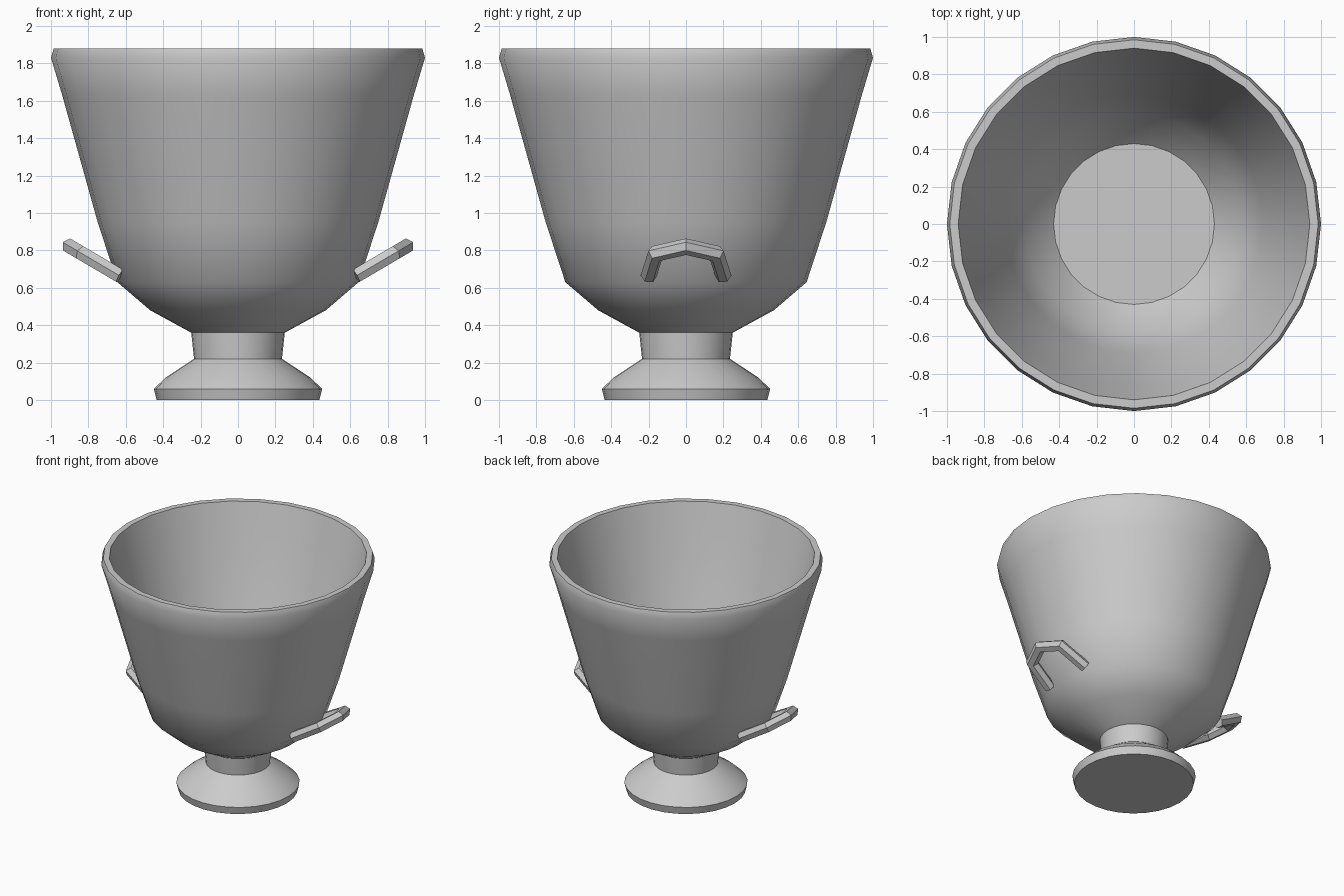
import bpy, bmesh
from math import cos, sin, radians, pi
from mathutils import Vector

if "Cube" in bpy.data.objects:
    bpy.data.objects.remove(bpy.data.objects["Cube"])


def finish(bm, name, angle):
    bmesh.ops.recalc_face_normals(bm, faces=bm.faces)
    mesh = bpy.data.meshes.new(name)
    bm.to_mesh(mesh)
    bm.free()
    obj = bpy.data.objects.new(name, mesh)
    bpy.context.collection.objects.link(obj)
    bpy.ops.object.select_all(action='DESELECT')
    obj.select_set(True)
    bpy.context.view_layer.objects.active = obj
    bpy.ops.object.shade_smooth_by_angle(angle=radians(angle))
    return obj


def skin(bm, rings):
    # Bridge consecutive vertex rings and cap both ends
    loops = [[bm.verts.new(p) for p in ring] for ring in rings]
    n = len(loops[0])
    for a, b in zip(loops, loops[1:]):
        for i in range(n):
            j = (i + 1) % n
            bm.faces.new((a[i], a[j], b[j], b[i]))
    bm.faces.new(loops[0][::-1])
    bm.faces.new(loops[-1])


# Urn body: foot, neck, outer bowl, rim, inner bowl and floor in one lathe profile
SIDES = 28
profile = [(0.435, 0), (0.45, 0.06), (0.38, 0.125), (0.235, 0.22), (0.25, 0.36),
           (0.47, 0.48), (0.645, 0.63), (0.75, 0.95), (0.94, 1.63), (1.0, 1.83),
           (0.985, 1.88), (0.94, 1.88), (0.875, 1.63), (0.69, 0.95),
           (0.585, 0.68), (0.43, 0.52)]
bm = bmesh.new()
skin(bm, [[(r * cos(2 * pi * i / SIDES), r * sin(2 * pi * i / SIDES), z)
           for i in range(SIDES)] for r, z in profile])
finish(bm, "urn_body", 40)

# Handles: hexagonal bar swept with mitred corners in a tilted plane
U = Vector((0.862, 0, 0.507))
V = Vector((0, 1, 0))
N = Vector((-0.507, 0, 0.862))
path = [Vector(p) for p in ((0.88, -0.2), (1.115, -0.162), (1.188, 0),
                            (1.115, 0.162), (0.88, 0.2))]
RADIUS = 0.043


def handle_rings(side):
    rings = []
    for k, p in enumerate(path):
        d0 = (p - path[max(k - 1, 0)]).normalized()
        d1 = (path[min(k + 1, len(path) - 1)] - p).normalized()
        tangent = (d0 + d1).normalized()
        stretch = 1 / tangent.dot(d1 if d1.length else d0)
        across = Vector((tangent.y, -tangent.x)) * stretch
        ring = []
        for i in range(6):
            a = i * pi / 3
            q = p + across * RADIUS * cos(a)
            co = U * q.x + V * q.y + N * (0.252 + RADIUS * sin(a))
            ring.append((co.x * side, co.y, co.z))
        rings.append(ring)
    return rings


for name, side in (("right_handle", 1), ("left_handle", -1)):
    bm = bmesh.new()
    skin(bm, handle_rings(side))
    finish(bm, name, 20)
